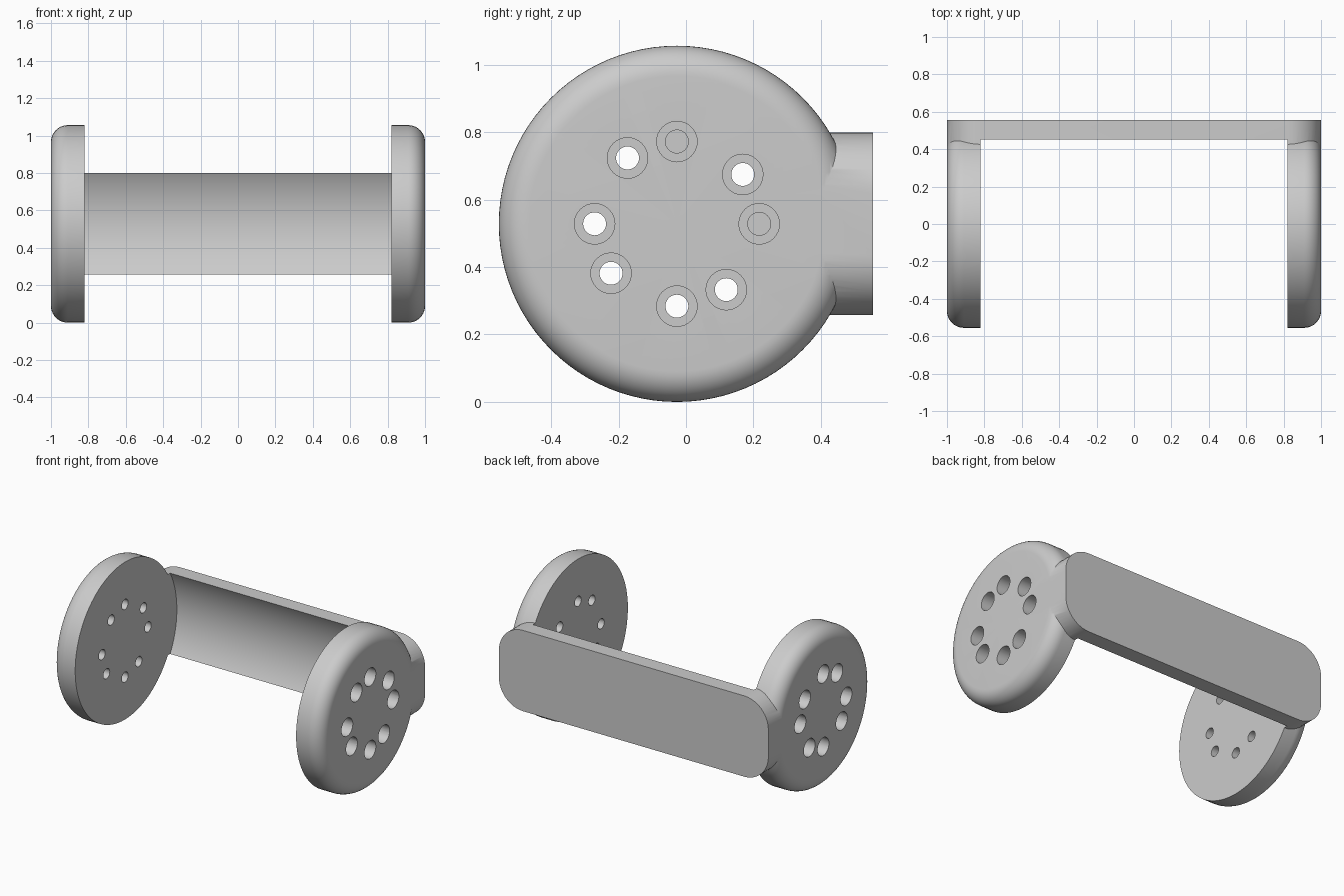
import bpy, bmesh, math
from mathutils import Matrix, Vector

if "Cube" in bpy.data.objects:
    bpy.data.objects.remove(bpy.data.objects["Cube"], do_unlink=True)

CY, CZ, R = -0.027, 0.528, 0.528      # shared axis of the discs, and disc radius
INNER, OUTER = 0.82, 1.0              # disc inner and outer faces along x
AXIS = Matrix.Translation((0, CY, CZ))

grey = bpy.data.materials.new("plain grey")
grey.use_nodes = True
colour = (0.6, 0.6, 0.6, 1)
grey.diffuse_color = colour
grey.node_tree.nodes["Principled BSDF"].inputs["Base Color"].default_value = colour


def make(name, bm):
    bmesh.ops.recalc_face_normals(bm, faces=bm.faces)
    mesh = bpy.data.meshes.new(name)
    bm.to_mesh(mesh)
    bm.free()
    mesh.materials.append(grey)
    ob = bpy.data.objects.new(name, mesh)
    bpy.context.collection.objects.link(ob)
    return ob


def add_rod(bm, x0, x1, radius, y, z, sides):
    """Closed cylinder along x."""
    place = Matrix.Translation(((x0 + x1) / 2, y, z)) @ Matrix.Rotation(math.pi / 2, 4, "Y")
    bmesh.ops.create_cone(bm, cap_ends=True, segments=sides, radius1=radius,
                          radius2=radius, depth=abs(x1 - x0), matrix=place)


def disc(name, side):
    """Lathed disc with a rounded outer shoulder."""
    fillet, steps = 0.09, 10
    profile = [(INNER, 0), (INNER, R)]
    for i in range(steps + 1):
        a = math.pi / 2 * i / steps
        profile.append((OUTER - fillet + fillet * math.sin(a), R - fillet + fillet * math.cos(a)))
    profile.append((OUTER, 0))
    bm = bmesh.new()
    verts = [bm.verts.new((side * x, 0, r)) for x, r in profile]
    edges = [bm.edges.new(pair) for pair in zip(verts, verts[1:])]
    bmesh.ops.spin(bm, geom=verts + edges, cent=(0, 0, 0), axis=(1, 0, 0),
                   angle=math.tau, steps=96)
    bmesh.ops.remove_doubles(bm, verts=bm.verts, dist=1e-5)
    bm.transform(AXIS)
    return make(name, bm)


def rounded_bar(name):
    """Rounded rectangle in x-z, extruded along y."""
    half_x, half_z, corner, steps = 1.0, 0.271, 0.18, 12
    front, back = 0.30, 0.555
    bm = bmesh.new()
    ring = []
    for q, (sx, sz) in enumerate([(1, 1), (-1, 1), (-1, -1), (1, -1)]):
        for i in range(steps + 1):
            a = math.pi / 2 * (q + i / steps)
            ring.append(bm.verts.new((sx * (half_x - corner) + corner * math.cos(a), front,
                                      CZ + sz * (half_z - corner) + corner * math.sin(a))))
    face = bm.faces.new(ring)
    top = bmesh.ops.extrude_face_region(bm, geom=[face])["geom"]
    bmesh.ops.translate(bm, vec=Vector((0, back - front, 0)),
                        verts=[v for v in top if isinstance(v, bmesh.types.BMVert)])
    return make(name, bm)


def boolean(target, other, operation):
    mod = target.modifiers.new(operation.title(), "BOOLEAN")
    mod.operation, mod.object, mod.solver = operation, other, "EXACT"
    bpy.context.view_layer.objects.active = target
    bpy.ops.object.modifier_apply(modifier=mod.name)
    bpy.data.objects.remove(other, do_unlink=True)


# Back bar, hollowed in front by a cylinder round the disc axis
bracket = rounded_bar("bracket")
bm = bmesh.new()
add_rod(bm, -INNER, INNER, 0.55, CY, CZ, 160)
boolean(bracket, make("clearance_cutter", bm), "DIFFERENCE")

# End discs
for name, side in (("left_disc", 1), ("right_disc", -1)):
    boolean(bracket, disc(name, side), "UNION")

# Counterbored screw holes: two crosses of four, one turned by a 3-4-5 angle
hole_angles = [math.pi / 2 * i + turn for i in range(4) for turn in (0, math.atan2(3, 4))]
for radius, start in ((0.034, 0.7), (0.06, 0.88)):
    bm = bmesh.new()
    for a in hole_angles:
        y, z = CY + 0.244 * math.cos(a), CZ + 0.244 * math.sin(a)
        for side in (-1, 1):
            add_rod(bm, side * start, side * 1.1, radius, y, z, 32)
    boolean(bracket, make("hole_cutter", bm), "DIFFERENCE")

bpy.ops.object.select_all(action="DESELECT")
bracket.select_set(True)
bpy.context.view_layer.objects.active = bracket
bpy.ops.object.shade_smooth_by_angle(angle=math.radians(30))
